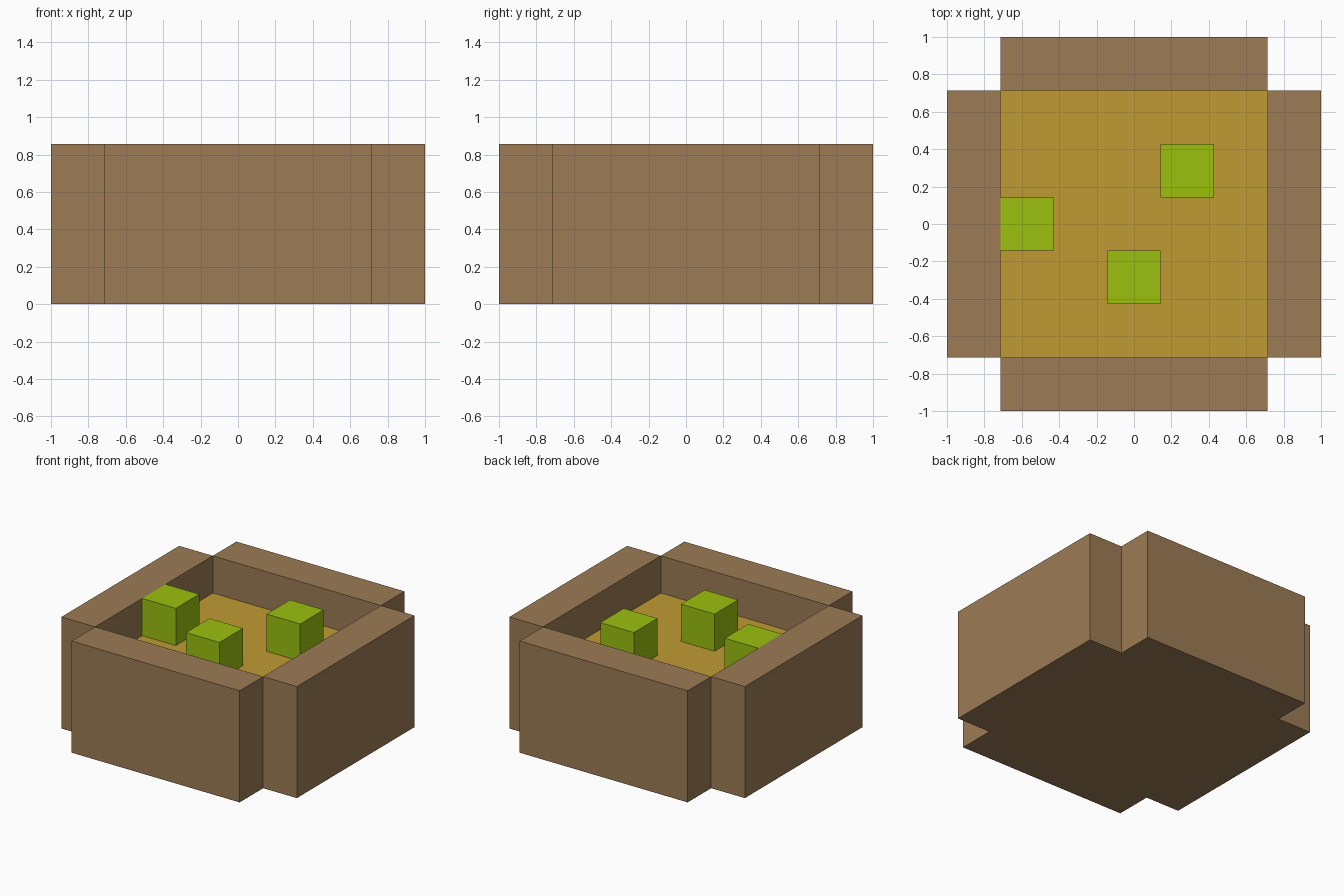
import bpy
import bmesh
from mathutils import Vector

cube = bpy.data.objects.get("Cube")
if cube:
    bpy.data.objects.remove(cube, do_unlink=True)

N = 7                # cells across
S = 2 / N            # cell size
EDGE = (0, N - 1)


def material(name, rgb):
    linear = [(c / 12.92 if c <= 0.04045 else ((c + 0.055) / 1.055) ** 2.4)
              for c in (v / 255 for v in rgb)]
    mat = bpy.data.materials.new(name)
    mat.use_nodes = True
    mat.diffuse_color = (*linear, 1)
    bsdf = mat.node_tree.nodes["Principled BSDF"]
    bsdf.inputs["Base Color"].default_value = (*linear, 1)
    bsdf.inputs["Roughness"].default_value = 0.9
    return mat


brown = material("wood_brown", (156, 124, 85))
sand = material("sand_yellow", (192, 155, 51))
green = material("leaf_green", (155, 192, 14))

# Lay out the solid cells: a plus-shaped tray, its filling, and sprouts
plan = [(i, j) for i in range(N) for j in range(N)
        if not (i in EDGE and j in EDGE)]
rim = [(i, j) for i, j in plan if i in EDGE or j in EDGE]
inner = [c for c in plan if c not in rim]
tray = {(i, j, 0) for i, j in plan} | {(i, j, k) for i, j in rim for k in (1, 2)}
filling = {(i, j, 1) for i, j in inner}
sprouts = {"right_sprout": (1, 3, 2), "front_sprout": (3, 2, 2),
           "back_left_sprout": (4, 4, 2)}
solid = tray | filling | set(sprouts.values())


def build(name, cells, mat, merge=True):
    """Skin the cells with outward faces wherever the model is open."""
    bm = bmesh.new()
    for cell in sorted(cells):
        centre = Vector(cell) * S + Vector((S / 2 - 1, S / 2 - 1, S / 2))
        for axis in range(3):
            for sign in (-1, 1):
                n = Vector((0, 0, 0))
                n[axis] = sign
                if tuple(int(a + b) for a, b in zip(cell, n)) in solid:
                    continue
                u = Vector((0, 0, 0))
                u[(axis + 1) % 3] = 1
                v = n.cross(u)
                corners = (-u - v, u - v, u + v, v - u)
                bm.faces.new([bm.verts.new(centre + (n + c) * S / 2)
                              for c in corners])
    bmesh.ops.remove_doubles(bm, verts=bm.verts, dist=0.001)
    if merge:
        bmesh.ops.dissolve_limit(bm, angle_limit=0.01, verts=bm.verts,
                                 edges=bm.edges)
    mesh = bpy.data.meshes.new(name)
    bm.to_mesh(mesh)
    bm.free()
    mesh.materials.append(mat)
    obj = bpy.data.objects.new(name, mesh)
    bpy.context.collection.objects.link(obj)


build("tray", tray, brown)
build("floor_filling", filling, sand, merge=False)
for sprout_name, sprout_cell in sprouts.items():
    build(sprout_name, {sprout_cell}, green)
